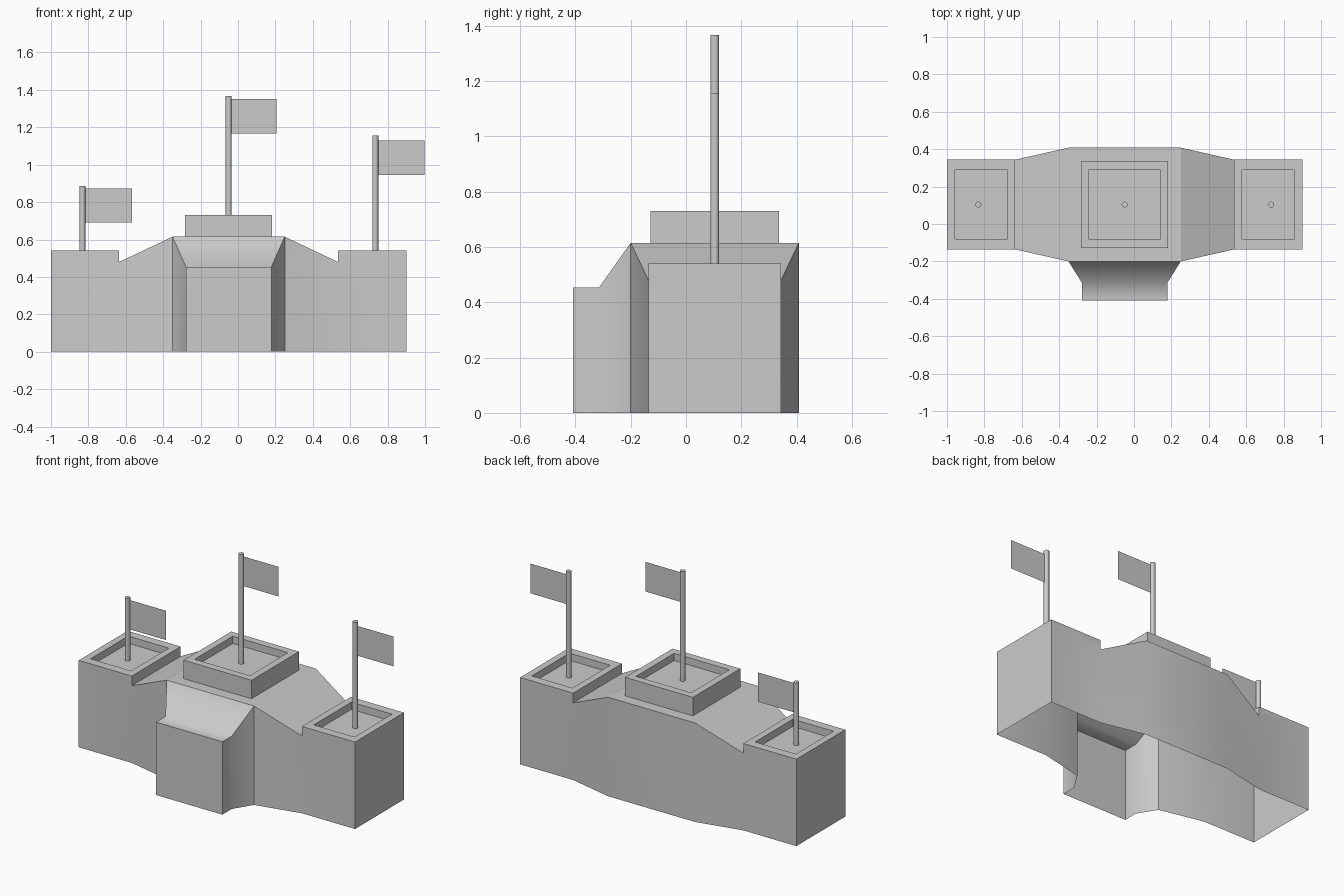
import bpy, bmesh, math

if "Cube" in bpy.data.objects:
    bpy.data.objects.remove(bpy.data.objects["Cube"])

CX, CY = -0.05, 0.104      # centre lines of the fort
DEPTH = 0.045              # depth of the roof trays


def finish(bm, name, angle=None):
    bmesh.ops.remove_doubles(bm, verts=bm.verts, dist=0.0005)
    bmesh.ops.recalc_face_normals(bm, faces=bm.faces)
    me = bpy.data.meshes.new(name)
    bm.to_mesh(me)
    bm.free()
    ob = bpy.data.objects.new(name, me)
    bpy.context.collection.objects.link(ob)
    if angle:
        me.shade_smooth()
        me.set_sharp_from_angle(angle=math.radians(angle))
    return ob


def face(bm, pts):
    bm.faces.new([bm.verts.new(p) for p in pts])


def rings(bm, loops):
    # bridge rectangular rings (x, y, half x, half y, z), closing the last one
    quads = [[(x - a, y - b, z), (x + a, y - b, z), (x + a, y + b, z), (x - a, y + b, z)]
             for x, y, a, b, z in loops]
    for p, q in zip(quads, quads[1:]):
        for i in range(4):
            j = (i + 1) % 4
            face(bm, (p[i], p[j], q[j], q[i]))
    face(bm, quads[-1])


# fort walls and roof: open underneath, open behind the porch
END, NECK, MID = 0.95, 0.585, 0.30       # x stations from the centre
TW, MW = 0.24, 0.304                     # half depths: towers, middle
TOP, DIP, RIDGE = 0.54, 0.48, 0.615      # heights
bm = bmesh.new()
for m in (-1, 1):
    def P(x, y, z):
        return (CX + m * x, CY + y, z)
    for s in (-1, 1):
        face(bm, [P(END, s*TW, 0), P(NECK, s*TW, 0), P(NECK, s*TW, DIP),
                  P(NECK, s*TW, TOP), P(END, s*TW, TOP)])
        face(bm, [P(NECK, s*TW, 0), P(MID, s*MW, 0), P(MID, s*MW, RIDGE), P(NECK, s*TW, DIP)])
    # tower end, inner step and sloping roof
    for (xa, wa, za), (xb, wb, zb) in (((END, TW, 0), (END, TW, TOP)),
                                       ((NECK, TW, TOP), (NECK, TW, DIP)),
                                       ((NECK, TW, DIP), (MID, MW, RIDGE))):
        face(bm, [P(xa, -wa, za), P(xa, wa, za), P(xb, wb, zb), P(xb, -wb, zb)])
    # sunken tower top
    x = CX + m * (END + NECK) / 2
    rings(bm, [(x, CY, (END - NECK) / 2, TW, TOP), (x, CY, 0.14, 0.185, TOP),
               (x, CY, 0.14, 0.185, TOP - DEPTH)])
face(bm, [(CX - MID, CY + MW, 0), (CX + MID, CY + MW, 0),
          (CX + MID, CY + MW, RIDGE), (CX - MID, CY + MW, RIDGE)])
face(bm, [(CX - MID, CY - MW, RIDGE), (CX + MID, CY - MW, RIDGE),
          (CX + MID, CY + MW, RIDGE), (CX - MID, CY + MW, RIDGE)])
finish(bm, "fort_body", 20)

# porch swept forward from the front wall
bm = bmesh.new()
stations = [(CY - MW, MID, RIDGE), (-0.315, 0.228, 0.453), (-0.408, 0.228, 0.453)]
outlines = [[(CX - a, y, 0), (CX - a, y, z), (CX + a, y, z), (CX + a, y, 0)]
            for y, a, z in stations]
for p, q in zip(outlines, outlines[1:]):
    for i in range(3):
        face(bm, (p[i], p[i + 1], q[i + 1], q[i]))
face(bm, outlines[-1])
finish(bm, "porch", 57)

# raised parapet on the middle roof
bm = bmesh.new()
rings(bm, [(CX, CY, 0.233, 0.233, RIDGE), (CX, CY, 0.233, 0.233, 0.73),
           (CX, CY, 0.19, 0.187, 0.73), (CX, CY, 0.19, 0.187, 0.73 - DEPTH)])
finish(bm, "parapet")

# flagpoles with flags: x, foot, pole top, flag bottom, flag top, flag end
R = 0.016
for side, x, z0, z1, f0, f1, xe in (("left", -0.832, TOP - DEPTH, 0.885, 0.69, 0.872, -0.568),
                                    ("middle", CX, 0.73 - DEPTH, 1.367, 1.168, 1.352, 0.205),
                                    ("right", 0.734, TOP - DEPTH, 1.155, 0.945, 1.13, 0.998)):
    bpy.ops.mesh.primitive_cylinder_add(vertices=12, radius=R, depth=z1 - z0,
                                        location=(x, CY, (z0 + z1) / 2))
    bpy.context.object.name = side + "_flagpole"
    bpy.ops.object.shade_smooth_by_angle(angle=math.radians(40))
    bm = bmesh.new()
    xs = x + R * 0.9
    face(bm, [(xs, CY, f0), (xe, CY, f0), (xe, CY, f1), (xs, CY, f1)])
    finish(bm, side + "_flag")
